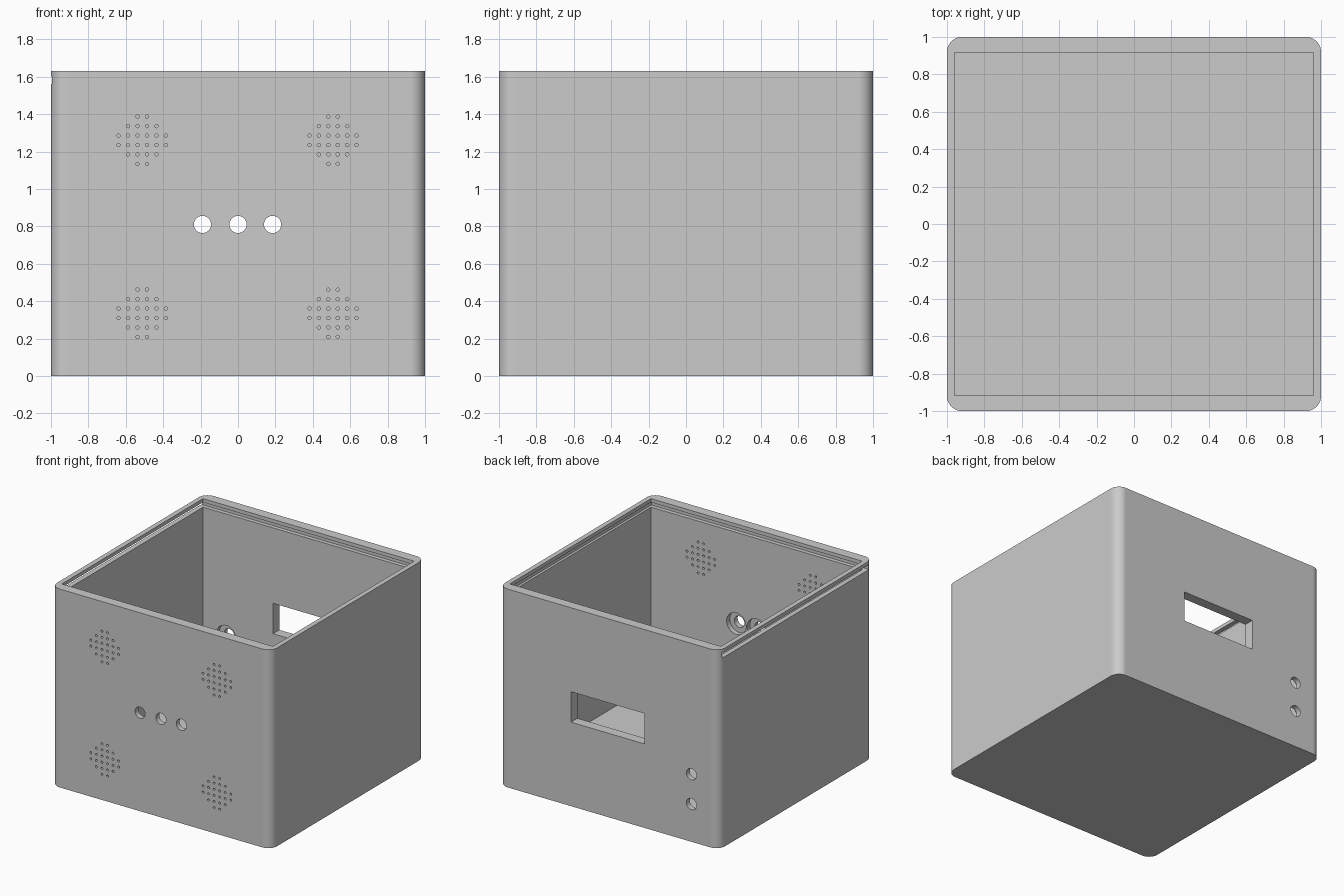
import bpy, bmesh, math
from mathutils import Matrix, Vector

if "Cube" in bpy.data.objects:
    bpy.data.objects.remove(bpy.data.objects["Cube"], do_unlink=True)

H = 1.63          # overall height
IN_X, IN_Y = 0.96, 0.917   # half sizes of the inner cavity
FLOOR = 0.10
HOLE_R, RECESS_R, RECESS_D = 0.046, 0.088, 0.04

grey = bpy.data.materials.new("matte_grey")
grey.use_nodes = True
colour = (0.6, 0.6, 0.6, 1)
grey.diffuse_color = colour
grey.node_tree.nodes["Principled BSDF"].inputs["Base Color"].default_value = colour


def add_box(bm, lo, hi):
    lo, hi = Vector(lo), Vector(hi)
    m = Matrix.Translation((lo + hi) / 2) @ Matrix.Diagonal((*(hi - lo), 1))
    return bmesh.ops.create_cube(bm, size=1, matrix=m)["verts"]


def add_bore(bm, x, z, y0, y1, r, sides=32):
    """Cylinder running along y."""
    m = Matrix.Translation((x, (y0 + y1) / 2, z)) @ Matrix.Rotation(math.pi / 2, 4, 'X')
    bmesh.ops.create_cone(bm, cap_ends=True, segments=sides, radius1=r, radius2=r,
                          depth=y1 - y0, matrix=m)


def make_object(name, bm):
    mesh = bpy.data.meshes.new(name)
    bm.to_mesh(mesh)
    bm.free()
    mesh.materials.append(grey)
    obj = bpy.data.objects.new(name, mesh)
    bpy.context.collection.objects.link(obj)
    return obj


# Outer block with rounded upright corners
bm = bmesh.new()
add_box(bm, (-1, -1, 0), (1, 1, H))
upright = [e for e in bm.edges if abs(e.verts[0].co.z - e.verts[1].co.z) > 1]
bmesh.ops.bevel(bm, geom=upright, offset=0.08, segments=12, profile=0.5, affect='EDGES')
body = make_object("box_body", bm)

cutters = []

# Main cavity
bm = bmesh.new()
add_box(bm, (-IN_X, -IN_Y, FLOOR), (IN_X, IN_Y, H + 0.2))
cutters.append(make_object("cavity_cutter", bm))

# Sliding lid groove, open through the right wall
bm = bmesh.new()
add_box(bm, (-1.2, -0.95, 1.56), (0.98, 0.95, 1.60))
cutters.append(make_object("lid_groove_cutter", bm))

# Window in the back wall
bm = bmesh.new()
add_box(bm, (-0.325, 0.8, 0.69), (0.345, 1.2, 0.94))
cutters.append(make_object("window_cutter", bm))

# Through holes: three buttons in front, two sockets in the back
buttons = [(x, 0.81) for x in (-0.19, 0, 0.185)]
sockets = [(-0.75, z) for z in (0.31, 0.555)]
bm = bmesh.new()
for x, z in buttons:
    add_bore(bm, x, z, -1.2, -0.8, HOLE_R)
for x, z in sockets:
    add_bore(bm, x, z, 0.8, 1.2, HOLE_R)
cutters.append(make_object("hole_cutter", bm))

# Wider recesses around those holes on the inside
bm = bmesh.new()
for x, z in buttons:
    add_bore(bm, x, z, -IN_Y - RECESS_D, -0.8, RECESS_R)
for x, z in sockets:
    add_bore(bm, x, z, 0.8, IN_Y + RECESS_D, RECESS_R)
cutters.append(make_object("recess_cutter", bm))

# Four round speaker grilles of small holes
bm = bmesh.new()
step = 0.0505
for cx in (-0.512, 0.508):
    for cz in (0.335, 1.26):
        for i in range(6):
            for j in range(6):
                u, v = i - 2.5, j - 2.5
                if abs(u) + abs(v) < 3.5:
                    add_bore(bm, cx + u * step, cz + v * step, -1.2, -0.8, 0.009, 12)
cutters.append(make_object("grille_cutter", bm))

# Cut everything and bake the result
for c in cutters:
    c.hide_render = True
    mod = body.modifiers.new(c.name, 'BOOLEAN')
    mod.operation = 'DIFFERENCE'
    mod.solver = 'EXACT'
    mod.object = c
bpy.context.view_layer.update()
graph = bpy.context.evaluated_depsgraph_get()
baked = bpy.data.meshes.new_from_object(body.evaluated_get(graph))
body.modifiers.clear()
body.data = baked
baked.materials.clear()
baked.materials.append(grey)
for p in baked.polygons:
    p.material_index = 0
for c in cutters:
    bpy.data.objects.remove(c, do_unlink=True)

# Smooth corners and bores, crisp edges elsewhere
bpy.ops.object.select_all(action='DESELECT')
body.select_set(True)
bpy.context.view_layer.objects.active = body
bpy.ops.object.shade_smooth_by_angle(angle=math.radians(35))
wn = body.modifiers.new("weighted_normals", 'WEIGHTED_NORMAL')
wn.keep_sharp = True
